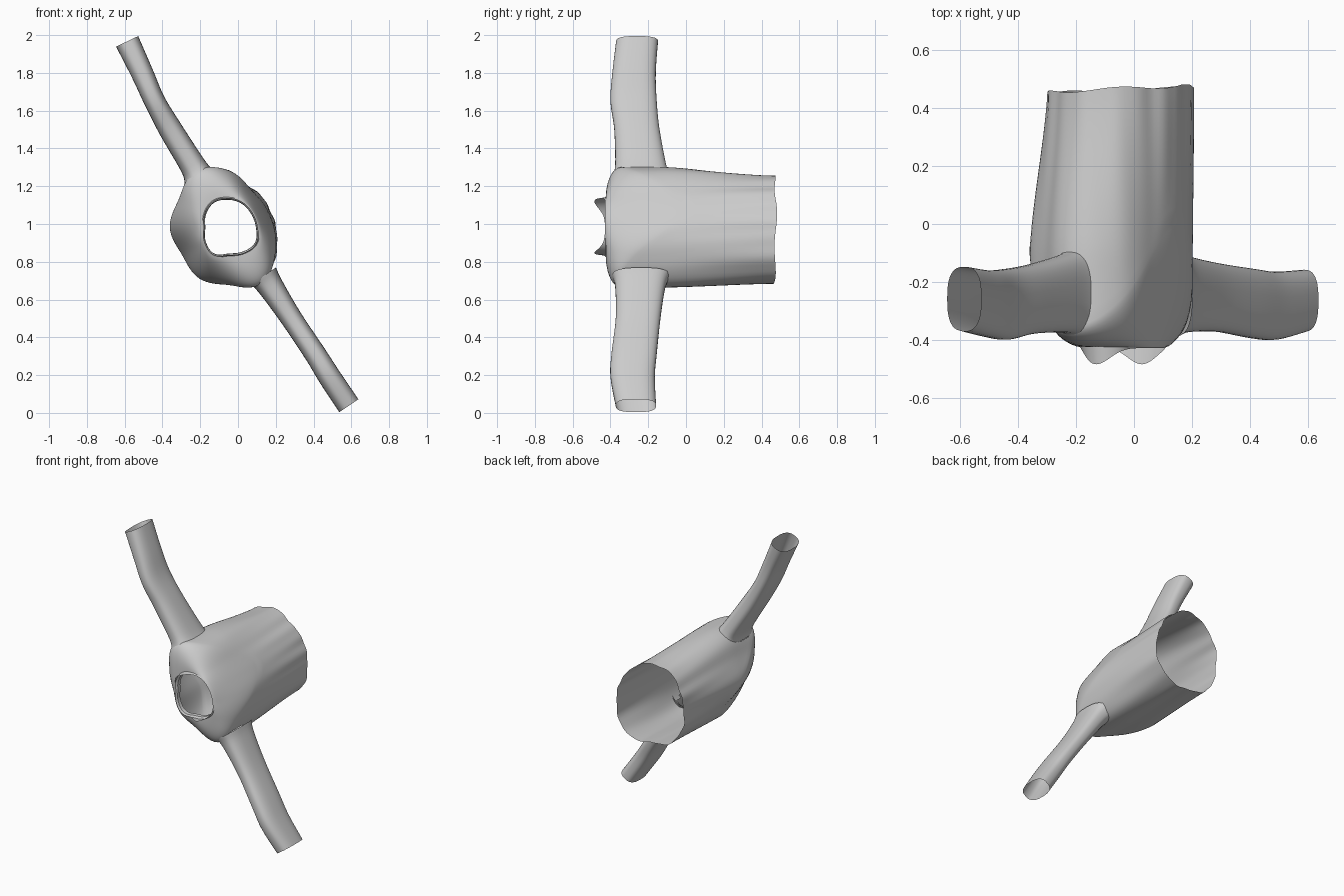
import bpy, math

if "Cube" in bpy.data.objects:
    bpy.data.objects.remove(bpy.data.objects["Cube"])

CX, CZ = -0.05, 0.98              # body axis runs along y through here
ARM = math.radians(120)           # direction of the upper sleeve in the xz plane
N = 96

# Radii every 30 degrees around the body axis
BODY = [.242, .222, .236, .304, .348, .304, .311, .285, .310, .303, .344, .285]
HEM = [.250, .240, .245, .272, .280, .260, .250, .270, .292, .287, .315, .290]
NECK = [.147, .142, .147, .150, .155, .140, .125, .142, .158, .138, .148, .162]


def cat(p0, p1, p2, p3, t):
    return 0.5 * (2 * p1 + (p2 - p0) * t + (2 * p0 - 5 * p1 + 4 * p2 - p3) * t * t
                  + (3 * p1 - p0 - 3 * p2 + p3) * t ** 3)


def radius(table, a):
    u = (a / (2 * math.pi)) * 12
    i = math.floor(u)
    return cat(*[table[(i + k) % 12] for k in (-1, 0, 1, 2)], u - i)


def polar(r, a, y):
    return (CX + r * math.cos(a), y, CZ + r * math.sin(a))


def loft(name, rings, skip=None):
    """Open tube through equal-length closed rings."""
    n = len(rings[0])
    verts = [p for r in rings for p in r]
    faces = []
    for j in range(len(rings) - 1):
        for i in range(n):
            k = (i + 1) % n
            f = (j * n + i, j * n + k, (j + 1) * n + k, (j + 1) * n + i)
            c = [sum(verts[v][d] for v in f) / 4 for d in range(3)]
            if not (skip and skip(c)):
                faces.append(f)
    me = bpy.data.meshes.new(name)
    me.from_pydata(verts, [], faces)
    ob = bpy.data.objects.new(name, me)
    bpy.context.collection.objects.link(ob)
    bpy.ops.object.select_all(action='DESELECT')
    ob.select_set(True)
    bpy.context.view_layer.objects.active = ob
    bpy.ops.object.mode_set(mode='EDIT')
    bpy.ops.mesh.select_all(action='SELECT')
    bpy.ops.mesh.normals_make_consistent(inside=False)
    bpy.ops.object.mode_set(mode='OBJECT')
    bpy.ops.object.shade_smooth_by_angle(angle=math.radians(40))
    return ob


angles = [2 * math.pi * i / N for i in range(N)]


def slope(a):
    # shoulders stay high along the sleeves, chest and back taper much further
    return 0.07 + 0.36 * math.sin(a - ARM) ** 2


def hem_y(a):
    return 0.465 + 0.012 * math.cos(a - 0.3) + 0.006 * math.sin(5 * a)


# Torso: sloping shoulders, then a long tube with soft folds
rings = []
for j in range(13):
    t = j / 12 * math.pi / 2
    ring = []
    for a in angles:
        e = 1.0 + 0.5 * math.sin(a - ARM) ** 2       # flatter curve on chest and back
        f, g = math.sin(t) ** e, 1 - max(0, math.cos(t)) ** e
        r0, r1 = radius(NECK, a) + .012, radius(BODY, a)
        ring.append(polar(r0 + (r1 - r0) * f, a, -0.425 + slope(a) * g))
    rings.append(ring)
for j in range(1, 19):
    t = j / 18
    ring = []
    for a in angles:
        y0 = slope(a) - 0.425
        y = y0 + (hem_y(a) - y0) * t
        m = max(0, min(1, (y + 0.1) / 0.55))
        m = 0.5 * m + 0.5 * m * m * (3 - 2 * m)
        r = radius(BODY, a) * (1 - m) + radius(HEM, a) * m
        r += 0.003 * t * math.sin(9 * a + 2 * y) + 0.002 * t * math.sin(17 * a - 3 * y)
        ring.append(polar(r, a, y))
    rings.append(ring)


def armhole(c):
    dx, dz = c[0] - CX, c[2] - CZ
    along = dx * math.cos(ARM) + dz * math.sin(ARM)
    perp = -dx * math.sin(ARM) + dz * math.cos(ARM)
    off = perp - math.copysign(0.025, along)
    return abs(along) > 0.27 and (off / 0.06) ** 2 + ((c[1] + 0.25) / 0.11) ** 2 < 1


loft("torso", rings, armhole)

# Collar: thin band with a raised point over each shoulder
collar = []
for h in (0, 0.5, 1):
    ring = []
    for a in angles:
        tip = 0.004 + 0.056 * abs(math.cos(a - ARM)) ** 10
        ring.append(polar(radius(NECK, a) + .012 - .006 * h, a, -0.425 - tip * h))
    collar.append(ring)
loft("collar", collar)
inner = [[polar(radius(NECK, a) + d, a, y) for a in angles]
         for d, y in ((.012, -0.425), (0, -0.415), (-.002, -0.39))]
loft("neck_band", inner)


def sleeve(name, path):
    """path rows: x, z, width across, y min, y max"""
    dense = []
    for i in range(len(path) - 1):
        q = [path[max(0, min(len(path) - 1, i + k))] for k in (-1, 0, 1, 2)]
        dense += [[cat(*[p[d] for p in q], s / 5) for d in range(5)] for s in range(5)]
    dense.append(path[-1])
    rings = []
    for i, (x, z, w, y0, y1) in enumerate(dense):
        p, q = dense[max(0, i - 1)], dense[min(len(dense) - 1, i + 1)]
        dx, dz = q[0] - p[0], q[1] - p[1]
        L = math.hypot(dx, dz)
        nx, nz = -dz / L, dx / L
        ring = []
        for k in range(40):
            a = 2 * math.pi * k / 40
            c, s = math.cos(a), math.sin(a)
            u = math.copysign(abs(c) ** 0.75, c) * w / 2
            v = math.copysign(abs(s) ** 0.75, s) * (y1 - y0) / 2
            ring.append((x + nx * u, (y0 + y1) / 2 + v, z + nz * u))
        rings.append(ring)
    loft(name, rings)


# Sleeves from shoulder to cuff
sleeve("upper_sleeve", [
    (-.208, 1.25, .165, -.390, -.085), (-.240, 1.31, .137, -.375, -.105),
    (-.357, 1.50, .125, -.380, -.140), (-.441, 1.65, .112, -.400, -.155),
    (-.508, 1.80, .118, -.390, -.160), (-.587, 1.967, .130, -.370, -.148)])
sleeve("lower_sleeve", [
    (.135, .725, .160, -.390, -.085), (.175, .665, .137, -.375, -.110),
    (.283, .50, .115, -.372, -.135), (.410, .31, .115, -.395, -.155),
    (.485, .19, .120, -.400, -.165), (.587, .038, .122, -.372, -.158)])
